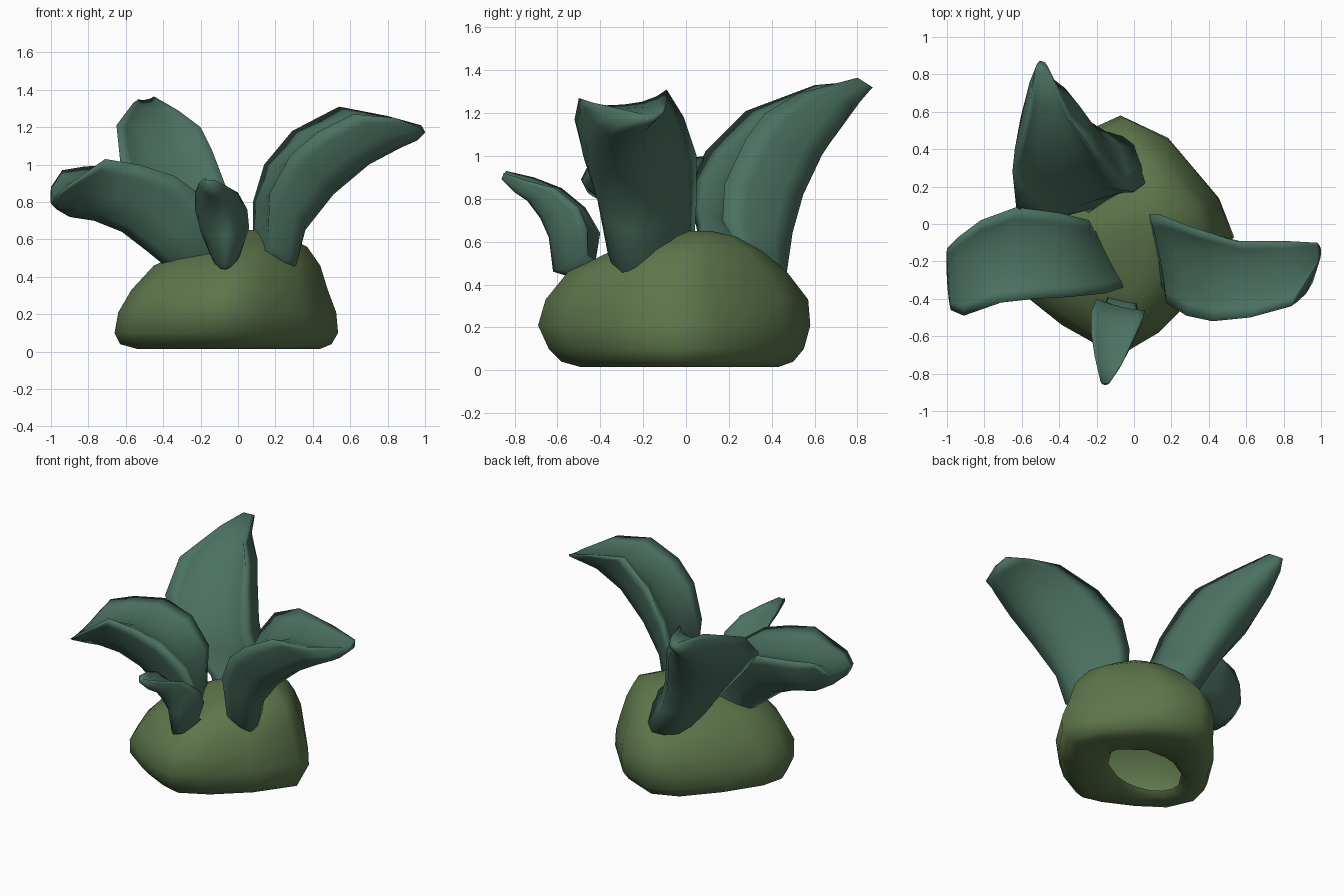
import bpy, bmesh
from math import cos, sin, radians
from mathutils import Vector as V


def material(name, rgb):
    m = bpy.data.materials.new(name)
    m.diffuse_color = (*rgb, 1)
    return m


def loft(name, rings, mat, cap_start, cap_end):
    """Skin closed rings of equal length into a smooth object."""
    bm = bmesh.new()
    loops = [[bm.verts.new(p) for p in r] for r in rings]
    n = len(loops[0])
    for a, b in zip(loops, loops[1:]):
        for i in range(n):
            j = (i + 1) % n
            bm.faces.new((a[i], a[j], b[j], b[i]))
    if cap_start:
        bm.faces.new(loops[0])
    if cap_end:
        bm.faces.new(loops[-1])
    bmesh.ops.recalc_face_normals(bm, faces=bm.faces)
    for f in bm.faces:
        f.smooth = True
    me = bpy.data.meshes.new(name)
    bm.to_mesh(me)
    bm.free()
    me.materials.append(mat)
    ob = bpy.data.objects.new(name, me)
    bpy.context.collection.objects.link(ob)
    return ob


def leaf(name, stations, mat, roundness):
    """Fleshy blade, full at the base and slightly hollowed towards the tip.
    Each station is (edge, outer spine, edge)."""
    rings = []
    for k, st in enumerate(stations):
        a, s, b = (V(p) for p in st)
        m = (a + b) / 2
        fill = 1.0 - 0.25 * min(1, k / 4)
        chord = lambda t: m + (b - a) * t / 2
        outer = lambda t: chord(t) + (s - m) * (1 - abs(t) ** roundness)
        ring = [outer(t) for t in (-1, -0.9, -0.7, -0.4, 0, 0.4, 0.7, 0.9, 1)]
        ring += [outer(t).lerp(chord(t), fill) for t in (0.75, 0.4, 0, -0.4, -0.75)]
        rings.append(ring)
    # short root buried in the mound
    c = sum(rings[0], V()) / len(rings[0])
    into = (V((-0.05, -0.03, 0.25)) - c).normalized() * 0.14
    rings.insert(0, [p.lerp(c, 0.35) + into for p in rings[0]])
    return loft(name, rings, mat, True, True)


green = material("mound_green", (0.11, 0.18, 0.07))
teal = material("leaf_teal", (0.07, 0.165, 0.12))

# Mound: one outline, refitted to an x/y range at each height
outline = [(0.53, -0.08), (0.45, 0.14), (0.18, 0.46), (-0.08, 0.58), (-0.26, 0.50),
           (-0.46, 0.25), (-0.62, -0.02), (-0.66, -0.2), (-0.58, -0.4), (-0.4, -0.54),
           (-0.2, -0.65), (-0.06, -0.69), (0.13, -0.58), (0.35, -0.36)]
levels = [  # z, x min, x max, y min, y max
    (0.015, -0.54, 0.44, -0.49, 0.43),
    (0.04, -0.63, 0.50, -0.58, 0.50),
    (0.10, -0.66, 0.535, -0.64, 0.55),
    (0.21, -0.64, 0.525, -0.69, 0.58),
    (0.33, -0.57, 0.48, -0.655, 0.57),
    (0.46, -0.45, 0.44, -0.55, 0.47),
    (0.56, -0.23, 0.37, -0.34, 0.35),
    (0.625, -0.04, 0.24, -0.13, 0.23),
    (0.65, 0.04, 0.15, 0.0, 0.12)]
rings = []
# rim of the oval opening underneath
turn = radians(18)
for z, k in ((0.05, 1.0), (0.02, 1.12)):
    ring = []
    for x, y in outline:
        d = V((x + 0.06, y + 0.05)).normalized()
        u = 0.31 * k * (d.x * cos(turn) + d.y * sin(turn))
        v = 0.2 * k * (d.y * cos(turn) - d.x * sin(turn))
        ring.append((-0.14 + u * cos(turn) - v * sin(turn),
                     -0.06 + u * sin(turn) + v * cos(turn), z))
    rings.append(ring)
for z, x0, x1, y0, y1 in levels:
    rings.append([(x0 + (x + 0.66) / 1.19 * (x1 - x0),
                   y0 + (y + 0.69) / 1.27 * (y1 - y0), z) for x, y in outline])
loft("mound", rings, green, False, True)

# Large leaf on the right
leaf("right_leaf", [
    ((0.17, -0.37, 0.58), (0.31, -0.23, 0.46), (0.08, 0.04, 0.62)),
    ((0.17, -0.42, 0.85), (0.36, -0.26, 0.65), (0.08, 0.05, 0.80)),
    ((0.28, -0.49, 1.05), (0.51, -0.29, 0.84), (0.14, 0.05, 1.00)),
    ((0.42, -0.52, 1.17), (0.70, -0.30, 1.00), (0.29, -0.01, 1.18)),
    ((0.62, -0.50, 1.27), (0.87, -0.27, 1.09), (0.54, -0.09, 1.31)),
    ((0.84, -0.44, 1.25), (0.96, -0.24, 1.13), (0.80, -0.09, 1.26)),
    ((0.97, -0.22, 1.20), (1.00, -0.16, 1.17), (0.98, -0.10, 1.21))], teal, 2.7)

# Low leaf on the left
leaf("left_leaf", [
    ((-0.06, -0.34, 0.56), (-0.38, -0.20, 0.45), (-0.21, -0.04, 0.58)),
    ((-0.15, -0.37, 0.80), (-0.49, -0.18, 0.54), (-0.24, 0.02, 0.80)),
    ((-0.34, -0.39, 0.94), (-0.62, -0.17, 0.64), (-0.40, 0.06, 0.95)),
    ((-0.53, -0.40, 1.00), (-0.77, -0.18, 0.70), (-0.63, 0.09, 1.00)),
    ((-0.71, -0.42, 1.03), (-0.90, -0.22, 0.72), (-0.82, 0.02, 0.99)),
    ((-0.91, -0.49, 0.89), (-0.97, -0.25, 0.76), (-0.94, -0.07, 0.97)),
    ((-0.98, -0.46, 0.83), (-1.00, -0.30, 0.79), (-1.00, -0.13, 0.88))], teal, 2.5)

# Tall leaf leaning to the back, its outer side facing back left
leaf("back_leaf", [
    ((-0.26, 0.07, 0.56), (-0.14, 0.45, 0.45), (0.10, 0.25, 0.57)),
    ((-0.42, 0.03, 0.76), (-0.24, 0.49, 0.65), (0.00, 0.17, 0.70)),
    ((-0.53, 0.03, 0.89), (-0.33, 0.54, 0.82), (-0.06, 0.18, 0.87)),
    ((-0.63, 0.09, 1.02), (-0.41, 0.62, 0.99), (-0.14, 0.28, 1.08)),
    ((-0.65, 0.28, 1.21), (-0.46, 0.73, 1.14), (-0.20, 0.37, 1.20)),
    ((-0.56, 0.60, 1.33), (-0.49, 0.81, 1.25), (-0.32, 0.52, 1.29)),
    ((-0.53, 0.82, 1.35), (-0.49, 0.87, 1.32), (-0.45, 0.80, 1.365))], teal, 3.2)

# Small leaf at the front
leaf("front_leaf", [
    ((-0.15, -0.42, 0.52), (-0.07, -0.62, 0.46), (0.02, -0.46, 0.54)),
    ((-0.20, -0.40, 0.64), (-0.07, -0.64, 0.62), (0.06, -0.46, 0.66)),
    ((-0.23, -0.47, 0.76), (-0.09, -0.68, 0.71), (0.05, -0.50, 0.76)),
    ((-0.23, -0.58, 0.85), (-0.11, -0.74, 0.79), (0.00, -0.61, 0.85)),
    ((-0.21, -0.71, 0.90), (-0.14, -0.80, 0.83), (-0.07, -0.76, 0.89)),
    ((-0.18, -0.84, 0.93), (-0.16, -0.86, 0.89), (-0.13, -0.85, 0.92))], teal, 2.3)
